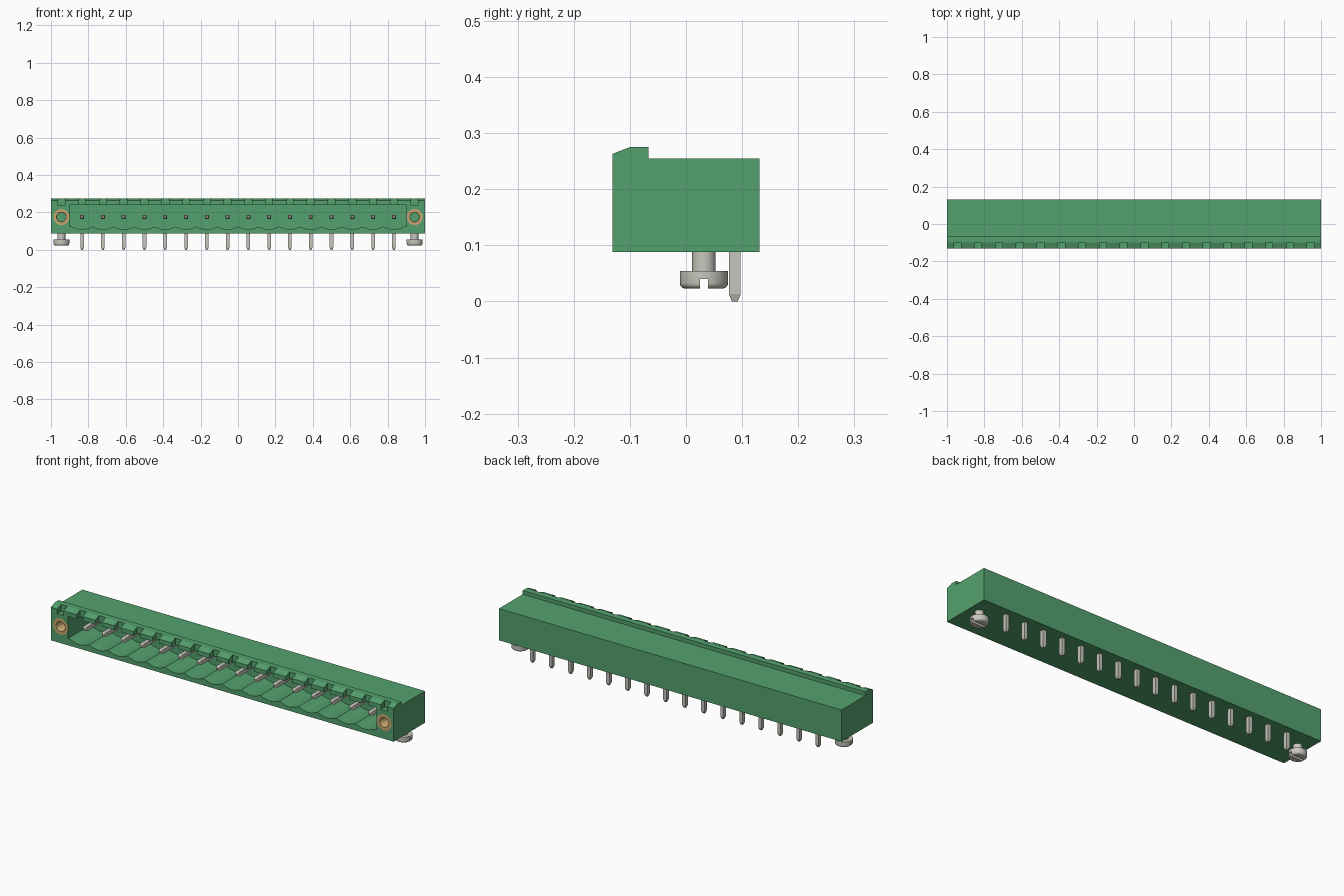
import bpy, bmesh, math
from mathutils import Matrix, Vector

cube = bpy.data.objects.get("Cube")
if cube:
    bpy.data.objects.remove(cube, do_unlink=True)


def material(name, rgb, metallic=0.0):
    m = bpy.data.materials.new(name)
    m.use_nodes = True
    m.diffuse_color = (*rgb, 1)
    bsdf = m.node_tree.nodes["Principled BSDF"]
    bsdf.inputs["Base Color"].default_value = (*rgb, 1)
    bsdf.inputs["Roughness"].default_value = 0.5
    return m


GREEN = material("green plastic", (0.088, 0.355, 0.155))
TIN = material("tin metal", (0.58, 0.57, 0.51))
BRASS = material("brass", (0.57, 0.38, 0.16))

PITCH = 2 / 18
PINS = [(i - 7.5) * PITCH for i in range(16)]
SLOTS = [(i - 8.5) * PITCH for i in range(18)]
SCREW_X = 8.5 * PITCH
PIN_Z, FRONT, BACK = 0.175, -0.131, 0.131


def finish(name, bm, mat, smooth=False):
    bmesh.ops.recalc_face_normals(bm, faces=bm.faces)
    me = bpy.data.meshes.new(name)
    bm.to_mesh(me)
    bm.free()
    me.materials.append(mat)
    ob = bpy.data.objects.new(name, me)
    bpy.context.collection.objects.link(ob)
    if smooth:
        bpy.ops.object.select_all(action='DESELECT')
        ob.select_set(True)
        bpy.context.view_layer.objects.active = ob
        bpy.ops.object.shade_smooth_by_angle(angle=math.radians(35))
    return ob


def prism(bm, points, sweep):
    """Extrude a closed outline of 3D points along the sweep vector."""
    face = bm.faces.new([bm.verts.new(p) for p in points])
    new = bmesh.ops.extrude_face_region(bm, geom=[face])["geom"]
    bmesh.ops.translate(bm, vec=sweep, verts=[v for v in new if isinstance(v, bmesh.types.BMVert)])


def box(bm, lo, hi):
    (x0, y0, z0), (x1, y1, z1) = lo, hi
    prism(bm, [(x0, y0, z0), (x1, y0, z0), (x1, y1, z0), (x0, y1, z0)], (0, 0, z1 - z0))


def lathe(bm, profile, matrix, steps=32, closed=False):
    """Revolve (radius, height) points about z, then place by matrix."""
    verts = [bm.verts.new((r, 0, h)) for r, h in profile]
    pairs = list(zip(verts, verts[1:])) + ([(verts[-1], verts[0])] if closed else [])
    edges = [bm.edges.new(p) for p in pairs]
    before = set(bm.verts) - set(verts)
    bmesh.ops.spin(bm, geom=verts + edges, cent=(0, 0, 0), axis=(0, 0, 1),
                   angle=math.tau, steps=steps, use_merge=False)
    new = [v for v in bm.verts if v not in before]
    bmesh.ops.remove_doubles(bm, verts=new, dist=1e-5)
    bmesh.ops.transform(bm, matrix=matrix, verts=[v for v in bm.verts if v not in before])


def cut(target, cutter):
    """Subtract the cutter, apply, and discard it."""
    cutter.hide_render = True
    mod = target.modifiers.new("cut", 'BOOLEAN')
    mod.operation, mod.solver, mod.object = 'DIFFERENCE', 'EXACT', cutter
    bpy.context.view_layer.update()
    graph = bpy.context.evaluated_depsgraph_get()
    result = bpy.data.meshes.new_from_object(target.evaluated_get(graph))
    target.modifiers.clear()
    target.data = result
    bpy.data.objects.remove(cutter, do_unlink=True)


# Housing: side profile swept along the length
bm = bmesh.new()
side = [(FRONT, 0.088), (BACK, 0.088), (BACK, 0.255), (-0.067, 0.255),
        (-0.067, 0.275), (-0.10, 0.275), (FRONT, 0.263)]
prism(bm, [(-1, y, z) for y, z in side], (2, 0, 0))
housing = finish("housing", bm, GREEN)

# Socket cavity with a scooped floor under every pin
bm = bmesh.new()
outline = [(0.9, 0.24), (-0.9, 0.24), (-0.9, 0.124)]
for x in PINS:
    for k in range(-4, 4):
        t = k / 4
        outline.append((x + t * PITCH / 2, 0.124 - 0.015 * math.cos(t * math.pi / 2)))
outline += [(8 * PITCH, 0.124), (0.9, 0.124)]
prism(bm, [(x, -0.2, z) for x, z in outline], (0, 0.25, 0))
cut(housing, finish("cavity_cutter", bm, GREEN))

# Keying slots along the front lip
bm = bmesh.new()
for x in SLOTS:
    box(bm, (x - 0.019, -0.2, 0.238), (x + 0.019, -0.099, 0.3))
cut(housing, finish("slot_cutter", bm, GREEN))

# Bores for the threaded inserts
bm = bmesh.new()
turn = Matrix.Rotation(-math.pi / 2, 4, 'X')  # local z becomes +y
for s in (-1, 1):
    place = Matrix.Translation((s * SCREW_X, FRONT, PIN_Z)) @ turn
    lathe(bm, [(0, -0.05), (0.043, -0.05), (0.043, 0.08), (0, 0.08)], place)
cut(housing, finish("bore_cutter", bm, GREEN))

# Threaded inserts and fixing screws
for s, label in ((1, "left"), (-1, "right")):
    bm = bmesh.new()
    place = Matrix.Translation((s * SCREW_X, FRONT, PIN_Z)) @ turn
    lathe(bm, [(0.026, 0.0), (0.0435, 0.0), (0.0435, 0.08), (0.024, 0.08), (0.024, 0.003)],
          place, closed=True)
    finish("threaded_insert_" + label, bm, BRASS, True)

    bm = bmesh.new()
    arc = [(0.033 + 0.01 * math.sin(a), 0.033 - 0.01 * math.cos(a))
           for a in (i * math.pi / 10 for i in range(6))]
    lathe(bm, [(0, 0.023)] + arc + [(0.043, 0.054), (0.021, 0.054), (0.021, 0.095), (0, 0.095)],
          Matrix.Translation((s * SCREW_X, 0.032, 0)))
    screw = finish("screw_" + label, bm, TIN)
    bm = bmesh.new()
    box(bm, (s * SCREW_X - 0.1, 0.025, 0), (s * SCREW_X + 0.1, 0.039, 0.040))
    cut(screw, finish("screw_slot_cutter", bm, TIN))
    bpy.ops.object.select_all(action='DESELECT')
    screw.select_set(True)
    bpy.context.view_layer.objects.active = screw
    bpy.ops.object.shade_smooth_by_angle(angle=math.radians(35))


def pin(bm, start, tip, half_w, half_h, taper):
    """Square bar with a tapered tip; half_w is along x."""
    start, tip = Vector(start), Vector(tip)
    d = (tip - start).normalized()
    side_dir = Vector((1, 0, 0))
    up = d.cross(side_dir)
    rings = []
    for c, f in ((start, 1), (tip - d * taper, 1), (tip, 0.5)):
        rings.append([bm.verts.new(c + side_dir * a * half_w * f + up * b * half_h * f)
                      for a, b in ((-1, -1), (1, -1), (1, 1), (-1, 1))])
    for r0, r1 in zip(rings, rings[1:]):
        for i in range(4):
            j = (i + 1) % 4
            bm.faces.new((r0[i], r0[j], r1[j], r1[i]))
    bm.faces.new(rings[0])
    bm.faces.new(rings[-1])


# Contact pins: solder legs below, mating pins inside the socket
for i, x in enumerate(PINS, 1):
    bm = bmesh.new()
    pin(bm, (x, 0.087, 0.09), (x, 0.087, 0), 0.0095, 0.0105, 0.013)
    finish(f"solder_pin_{i}", bm, TIN)
    bm = bmesh.new()
    pin(bm, (x, 0.055, PIN_Z), (x, -0.095, PIN_Z), 0.0105, 0.0105, 0.012)
    finish(f"mating_pin_{i}", bm, TIN)
